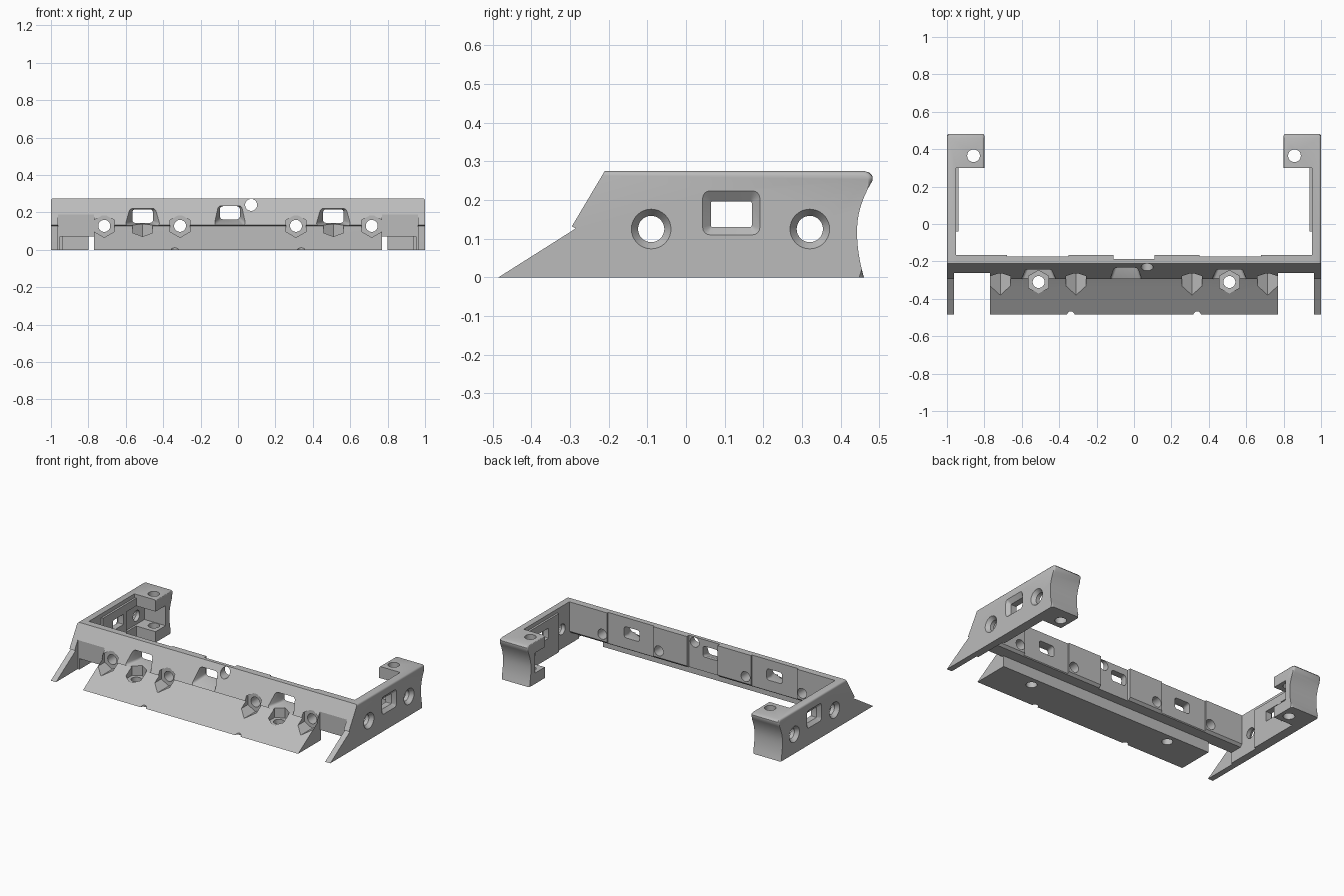
import bpy, bmesh, math
from mathutils import Matrix, Vector

if "Cube" in bpy.data.objects:
    bpy.data.objects.remove(bpy.data.objects["Cube"], do_unlink=True)

grey = bpy.data.materials.new("matte_grey")
grey.use_nodes = True
grey.diffuse_color = (0.5, 0.5, 0.5, 1)
grey.node_tree.nodes["Principled BSDF"].inputs["Base Color"].default_value = (0.5, 0.5, 0.5, 1)


def add_object(name, bm):
    bmesh.ops.recalc_face_normals(bm, faces=bm.faces)
    mesh = bpy.data.meshes.new(name)
    bm.to_mesh(mesh)
    bm.free()
    mesh.materials.append(grey)
    ob = bpy.data.objects.new(name, mesh)
    bpy.context.collection.objects.link(ob)
    return ob


def loft(rings):
    """Solid through equal-length rings of points."""
    bm = bmesh.new()
    loops = [[bm.verts.new(p) for p in ring] for ring in rings]
    for a, b in zip(loops, loops[1:]):
        for i in range(len(a)):
            j = (i + 1) % len(a)
            bm.faces.new((a[i], a[j], b[j], b[i]))
    bm.faces.new(loops[0])
    bm.faces.new(loops[-1])
    return bm


def along(axis, pairs, at):
    """Place flat (u, v) points square to an axis."""
    return [Vector({"x": (at, u, v), "y": (u, at, v), "z": (u, v, at)}[axis]) for u, v in pairs]


def bore(axis, u, v, steps, sides=32):
    """Round or hexagonal cutter; steps are (position, radius)."""
    angles = [math.pi / 2 + 2 * math.pi * i / sides for i in range(sides)]
    return loft([along(axis, [(u + r * math.cos(a), v + r * math.sin(a)) for a in angles], t)
                 for t, r in steps])


def window(axis, steps):
    """Rounded rectangular cutter; steps are (position, u, v, half_u, half_v, corner)."""
    rings = []
    for t, u, v, hu, hv, c in steps:
        pts = []
        for i in range(20):
            a = math.radians((i % 5) * 22.5 + (i // 5) * 90)
            sx = 1 if i // 5 in (0, 3) else -1
            sy = 1 if i // 5 < 2 else -1
            pts.append((u + sx * (hu - c) + c * math.cos(a), v + sy * (hv - c) + c * math.sin(a)))
        rings.append(along(axis, pts, t))
    return loft(rings)


def box(x0, x1, y0, y1, z0, z1):
    base = [(x0, y0), (x1, y0), (x1, y1), (x0, y1)]
    return loft([along("z", base, z0), along("z", base, z1)])


def carve(ob, cutters):
    helpers = []
    for bm in cutters:
        cutter = add_object("cutter", bm)
        cutter.hide_render = True
        mod = ob.modifiers.new("cut", "BOOLEAN")
        mod.operation, mod.solver, mod.object = "DIFFERENCE", "EXACT", cutter
        helpers.append(cutter)
    bpy.context.view_layer.update()
    result = ob.evaluated_get(bpy.context.evaluated_depsgraph_get())
    mesh = bpy.data.meshes.new_from_object(result)
    ob.modifiers.clear()
    ob.data = mesh
    for cutter in helpers:
        bpy.data.objects.remove(cutter, do_unlink=True)


def smooth(ob):
    bpy.ops.object.select_all(action="DESELECT")
    ob.select_set(True)
    bpy.context.view_layer.objects.active = ob
    bpy.ops.object.shade_smooth_by_angle(angle=math.radians(30))


# Front bar: sloped lip below, leaning wall above
slope = [(-0.485, 0), (-0.292, 0.122), (-0.285, 0.127), (-0.295, 0.132), (-0.21, 0.275)]
bar_profile = slope + [(-0.165, 0.275), (-0.165, 0.085), (-0.18, 0.07), (-0.25, 0.07), (-0.25, 0)]
bar = add_object("front_bar", loft([along("x", bar_profile, x) for x in (-0.951, 0.951)]))

cuts = []
for s in (-1, 1):
    # Open corners beside the lip
    a, b = sorted((s * 0.77, s * 1.1))
    cuts += [box(a, b, -0.6, -0.262, -0.1, 0.4), box(a, b, -0.6, 0, -0.1, 0.07)]
    # Hex nut pockets with bolt holes through the wall
    for x in (0.31, 0.715):
        cuts.append(bore("y", s * x, 0.128, [(-0.6, 0.062), (-0.265, 0.062)], 6))
        cuts.append(bore("y", s * x, 0.128, [(-0.4, 0.032), (0, 0.032)]))
    # Upright nut pocket, its hole, and the flared window above
    cuts.append(bore("z", s * 0.51, -0.31, [(0.072, 0.062), (0.2, 0.062)], 6))
    cuts.append(bore("z", s * 0.51, -0.31, [(-0.1, 0.032), (0.1, 0.032)]))
    cuts.append(window("y", [(-0.32, s * 0.51, 0.18, 0.105, 0.055, 0.015),
                             (-0.215, s * 0.51, 0.18, 0.055, 0.036, 0.015),
                             (0, s * 0.51, 0.18, 0.055, 0.036, 0.015)]))
    # Small notch in the lip edge, shallow panel on the back
    cuts.append(bore("z", s * 0.338, -0.487, [(-0.1, 0.02), (0.1, 0.02)]))
    a, b = sorted((s * 0.35, s * 0.68))
    cuts.append(box(a, b, -0.175, 0, 0, 0.4))
# Middle window, cable hole and middle back panel
cuts.append(window("y", [(-0.34, -0.043, 0.18, 0.102, 0.065, 0.015),
                         (-0.21, -0.043, 0.198, 0.053, 0.035, 0.015),
                         (0, -0.043, 0.198, 0.053, 0.035, 0.015)]))
cuts.append(bore("y", 0.07, 0.24, [(-0.5, 0.032), (0, 0.032)]))
cuts.append(box(-0.11, 0.11, -0.188, 0, 0, 0.4))
carve(bar, cuts)
smooth(bar)

# Side arm: fin in front, hollow clamp block with a concave end behind
end = []
for i in range(13):
    z = 0.25 * (1 - i / 12)
    end.append((0.442 + (2.37 if z > 0.12 else 1.25) * (z - 0.12) ** 2, z))
side_profile = slope + [(0.46, 0.275), (0.474, 0.271), (0.482, 0.262)] + end
bm = loft([along("x", side_profile, x) for x in (0.8, 1.0)])
rounded = []
for e in bm.edges:
    p, q = (v.co for v in e.verts)
    if abs(p.x - q.x) < 0.001 and min(p.y, q.y) > -0.22 and max(p.z, q.z) > 0.01:
        rounded.append(e)
bmesh.ops.bevel(bm, geom=rounded, offset=0.012, segments=3, profile=0.5, affect="EDGES")
arm = add_object("left_side_arm", bm)

arm_cuts = [
    box(0.7, 0.938, -1, 0.3, -0.1, 0.4),
    box(0.7, 0.951, -1, -0.04, -0.1, 0.4),
    box(0.7, 0.951, -1, 0.3, 0.25, 0.4),
    box(0.7, 0.963, -1, -0.262, -0.1, 0.4),
    box(0.7, 0.951, 0.2, 0.402, 0.07, 0.2),
    bore("z", 0.858, 0.365, [(-0.1, 0.034), (0.4, 0.034)]),
    window("x", [(1.001, 0.117, 0.167, 0.075, 0.058, 0.02),
                 (0.978, 0.117, 0.163, 0.053, 0.033, 0.004),
                 (0.9, 0.117, 0.163, 0.053, 0.033, 0.004)]),
]
for y in (-0.09, 0.32):
    arm_cuts.append(bore("x", y, 0.125, [(1.001, 0.052), (0.976, 0.034), (0.9, 0.034)]))
carve(arm, arm_cuts)
smooth(arm)

# Mirrored arm
other = arm.copy()
other.name = "right_side_arm"
other.data = arm.data.copy()
other.data.transform(Matrix.Diagonal((-1, 1, 1, 1)))
other.data.flip_normals()
bpy.context.collection.objects.link(other)
